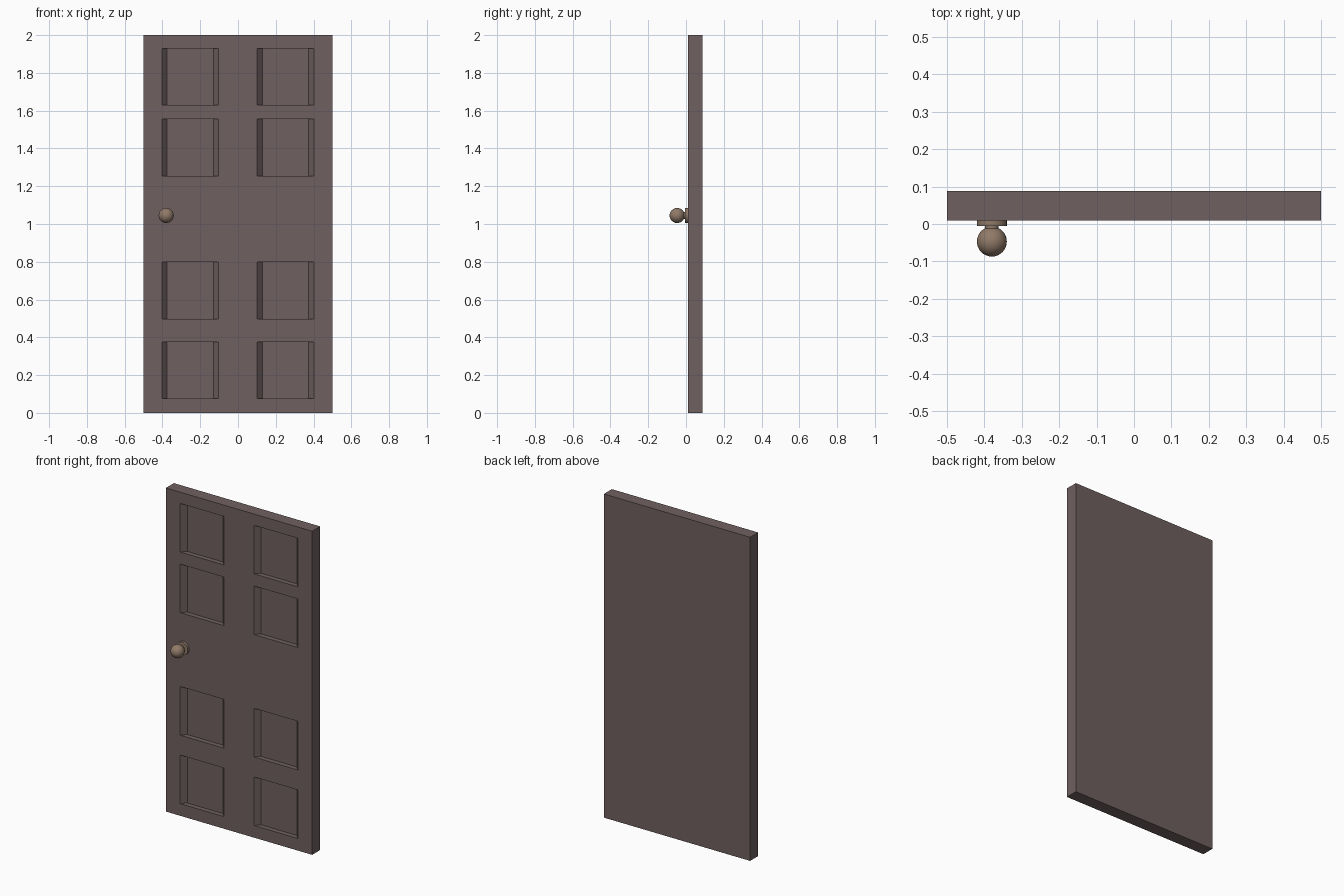
import bpy, bmesh, math
from mathutils import Matrix, Vector

if "Cube" in bpy.data.objects:
    bpy.data.objects.remove(bpy.data.objects["Cube"])

FRONT, BACK, DEPTH, SLOPE = 0.01, 0.088, 0.03, 0.028


def material(name, color):
    m = bpy.data.materials.new(name)
    m.diffuse_color = (*color, 1)
    m.use_nodes = True
    m.node_tree.nodes["Principled BSDF"].inputs["Base Color"].default_value = m.diffuse_color
    return m


def finish(bm, name, mat):
    bmesh.ops.remove_doubles(bm, verts=bm.verts, dist=1e-5)
    bmesh.ops.recalc_face_normals(bm, faces=bm.faces)
    mesh = bpy.data.meshes.new(name)
    bm.to_mesh(mesh)
    bm.free()
    obj = bpy.data.objects.new(name, mesh)
    bpy.context.collection.objects.link(obj)
    mesh.materials.append(mat)
    return obj


# Door slab: front grid with recessed panels, extruded to a flat back
def door(mat):
    xs = [-0.5, -0.403, -0.103, 0.101, 0.402, 0.5]
    zs = [0, 0.075, 0.375, 0.498, 0.799, 1.255, 1.555, 1.63, 1.93, 2.0]
    bm = bmesh.new()
    grid = [[bm.verts.new((x, FRONT, z)) for z in zs] for x in xs]
    for i in range(len(xs) - 1):
        for j in range(len(zs) - 1):
            ring = [grid[i][j], grid[i + 1][j], grid[i + 1][j + 1], grid[i][j + 1]]
            if i % 2 and j % 2:
                # recess: sloped left and right walls, level top and bottom
                y = FRONT + DEPTH
                inner = [bm.verts.new((v.co.x + s * SLOPE, y, v.co.z))
                         for v, s in zip(ring, (1, -1, -1, 1))]
                for k in range(4):
                    n = (k + 1) % 4
                    bm.faces.new((ring[k], ring[n], inner[n], inner[k]))
                ring = inner
            bm.faces.new(ring)
    rim = [e for e in bm.edges if e.is_boundary]
    new = bmesh.ops.extrude_edge_only(bm, edges=rim)["geom"]
    for v in new:
        if isinstance(v, bmesh.types.BMVert):
            v.co.y = BACK
    bmesh.ops.holes_fill(bm, edges=[e for e in bm.edges if e.is_boundary], sides=0)
    return finish(bm, "door_slab", mat)


# Lathe a (radius, y) profile around the knob axis
def lathe(name, profile, mat, center=Vector((-0.38, 0, 1.045)), steps=32):
    bm = bmesh.new()
    verts = [bm.verts.new((center.x + r, y, center.z)) for r, y in profile]
    edges = [bm.edges.new(p) for p in zip(verts, verts[1:])]
    bmesh.ops.spin(bm, geom=verts + edges, cent=center, axis=(0, 1, 0),
                   angle=2 * math.pi, steps=steps)
    obj = finish(bm, name, mat)
    bpy.ops.object.select_all(action='DESELECT')
    obj.select_set(True)
    bpy.context.view_layer.objects.active = obj
    bpy.ops.object.shade_smooth_by_angle(angle=math.radians(35))
    return obj


wood = material("dark_wood", (0.16, 0.117, 0.117))
brass = material("dull_brass", (0.28, 0.195, 0.14))

door(wood)
lathe("knob_rosette", [(0, FRONT), (0.04, FRONT), (0.04, -0.005), (0, -0.005)], brass)
lathe("knob_neck", [(0, -0.004), (0.018, -0.004), (0.018, -0.014), (0, -0.014)], brass)
ball = [(0.04 * math.sin(a), -0.047 + 0.04 * math.cos(a))
        for a in (math.pi * k / 16 for k in range(17))]
lathe("knob_ball", ball, brass)
